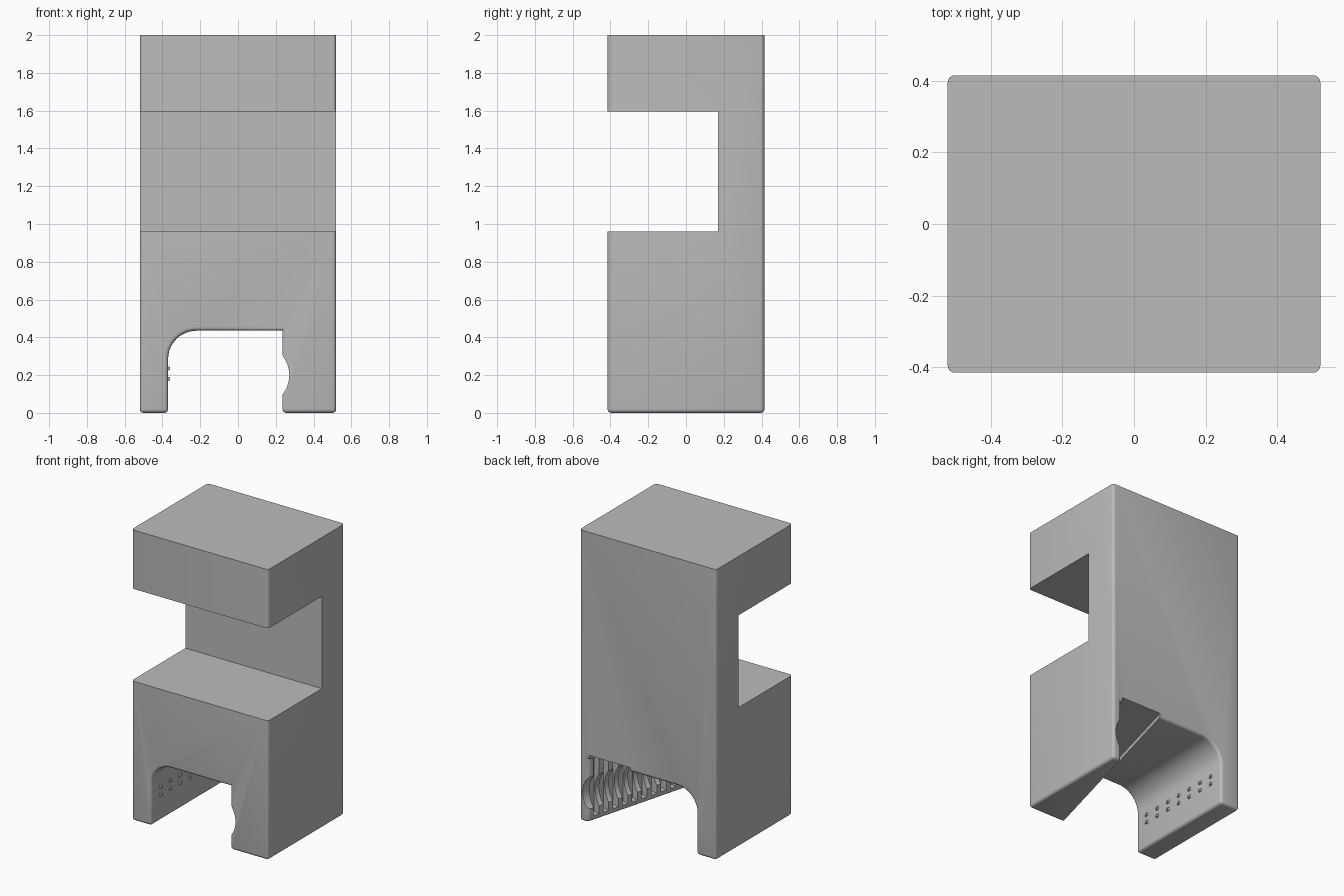
import bpy, bmesh, math
from mathutils import Matrix, Vector

cube = bpy.data.objects.get("Cube")
if cube:
    bpy.data.objects.remove(cube, do_unlink=True)

grey = bpy.data.materials.new("plain_grey")
grey.use_nodes = True
grey.diffuse_color = (0.5, 0.5, 0.5, 1)
grey.node_tree.nodes["Principled BSDF"].inputs["Base Color"].default_value = (0.5, 0.5, 0.5, 1)

HX, HY, TOP = 0.52, 0.415, 2.0
ARCH_L, ARCH_TOP, ARCH_R = -0.37, 0.435, 0.15
WALL_FRONT, WALL_BACK = 0.23, 0.455


def make_object(name, bm):
    bmesh.ops.recalc_face_normals(bm, faces=bm.faces)
    mesh = bpy.data.meshes.new(name)
    bm.to_mesh(mesh)
    bm.free()
    mesh.materials.append(grey)
    obj = bpy.data.objects.new(name, mesh)
    bpy.context.collection.objects.link(obj)
    return obj


def add_box(bm, lo, hi, frame=Matrix()):
    lo, hi = Vector(lo), Vector(hi)
    place = frame @ Matrix.Translation((lo + hi) / 2) @ Matrix.Diagonal((hi - lo).to_4d())
    return bmesh.ops.create_cube(bm, size=1, matrix=place)["verts"]


def cut(target, cutter):
    cutter.hide_render = True
    cutter.hide_viewport = True
    cutter.display_type = 'WIRE'
    mod = target.modifiers.new(cutter.name, 'BOOLEAN')
    mod.operation, mod.solver, mod.object = 'DIFFERENCE', 'EXACT', cutter


# Stand body: arch outline joined front to back, with one slanted leg wall
arc = []
for i in range(13):
    a = math.pi - i * math.pi / 24
    arc.append((ARCH_L + ARCH_R + ARCH_R * math.cos(a), ARCH_TOP - ARCH_R + ARCH_R * math.sin(a)))


def outline(wall):
    return ([(-HX, TOP), (-HX, 0), (ARCH_L, 0)] + arc
            + [(wall, ARCH_TOP), (wall, 0), (HX, 0), (HX, TOP)])


bm = bmesh.new()
front = [bm.verts.new((x, -HY, z)) for x, z in outline(WALL_FRONT)]
back = [bm.verts.new((x, HY, z)) for x, z in outline(WALL_BACK)]
count = len(front)
bm.faces.new(front)
bm.faces.new(back[::-1])
for i in range(count):
    j = (i + 1) % count
    bm.faces.new((front[i], front[j], back[j], back[i]))
bmesh.ops.recalc_face_normals(bm, faces=bm.faces)


def is_rounded(e):
    a, b = (v.co for v in e.verts)
    if min(a.z, b.z) > TOP - 0.01:
        return False
    along = abs(a.y - b.y) > 0.1
    return not along or max(a.z, b.z) < 0.01


bmesh.ops.bevel(bm, geom=[e for e in bm.edges if is_rounded(e)], offset=0.02,
                segments=4, profile=0.5, affect='EDGES', clamp_overlap=True)
body = make_object("stand_body", bm)

# Open front recess
bm = bmesh.new()
add_box(bm, (-1, -1, 0.96), (1, 0.17, 1.595))
cut(body, make_object("recess_cutter", bm))

# Local frame of the slanted wall: x into the leg, y towards the back
lean = math.atan2(WALL_BACK - WALL_FRONT, 2 * HY)
frame = Matrix.Translation(((WALL_FRONT + WALL_BACK) / 2, 0, 0)) @ Matrix.Rotation(-lean, 4, 'Z')

# Shallow pocket in the arch ceiling beside the slanted wall
bm = bmesh.new()
add_box(bm, (-0.31, -0.34, 0.3), (-0.012, 0.7, 0.465), frame)
cut(body, make_object("ceiling_pocket_cutter", bm))

# Long scooped groove along the slanted wall
bm = bmesh.new()
radius, depth = 0.17, 0.04
place = frame @ Matrix.Translation((depth - radius, 0, 0.2)) @ Matrix.Rotation(math.pi / 2, 4, 'X')
bmesh.ops.create_cone(bm, cap_ends=True, segments=64, radius1=radius, radius2=radius,
                      depth=1.2, matrix=place)
cut(body, make_object("groove_cutter", bm))

# Narrow slots that leave a row of fins
bm = bmesh.new()
for i in range(10):
    y = -0.34 + i * 0.078
    add_box(bm, (-0.04, y - 0.022, 0.035), (0.05, y + 0.022, 0.464), frame)
cut(body, make_object("fin_slot_cutter", bm))

# Two rows of small studs on the opposite leg
bm = bmesh.new()
for row in (0.18, 0.235):
    for i in range(-3, 4):
        y = i * 0.105
        verts = add_box(bm, (ARCH_L - 0.01, y - 0.015, row - 0.015),
                        (ARCH_L + 0.01, y + 0.015, row + 0.015))
        centre = Vector((0, y, row))
        for v in verts:
            if v.co.x > ARCH_L:
                v.co.yz = centre.yz + (v.co.yz - centre.yz) * 0.5
make_object("leg_studs", bm)

# Smooth the rounded surfaces and keep the corners crisp
bpy.ops.object.select_all(action='DESELECT')
body.select_set(True)
bpy.context.view_layer.objects.active = body
for mod in list(body.modifiers):
    bpy.ops.object.modifier_apply(modifier=mod.name)
bpy.ops.object.shade_smooth_by_angle(angle=math.radians(30))
for obj in [o for o in bpy.context.collection.objects if o.name.endswith("_cutter")]:
    bpy.data.objects.remove(obj, do_unlink=True)
